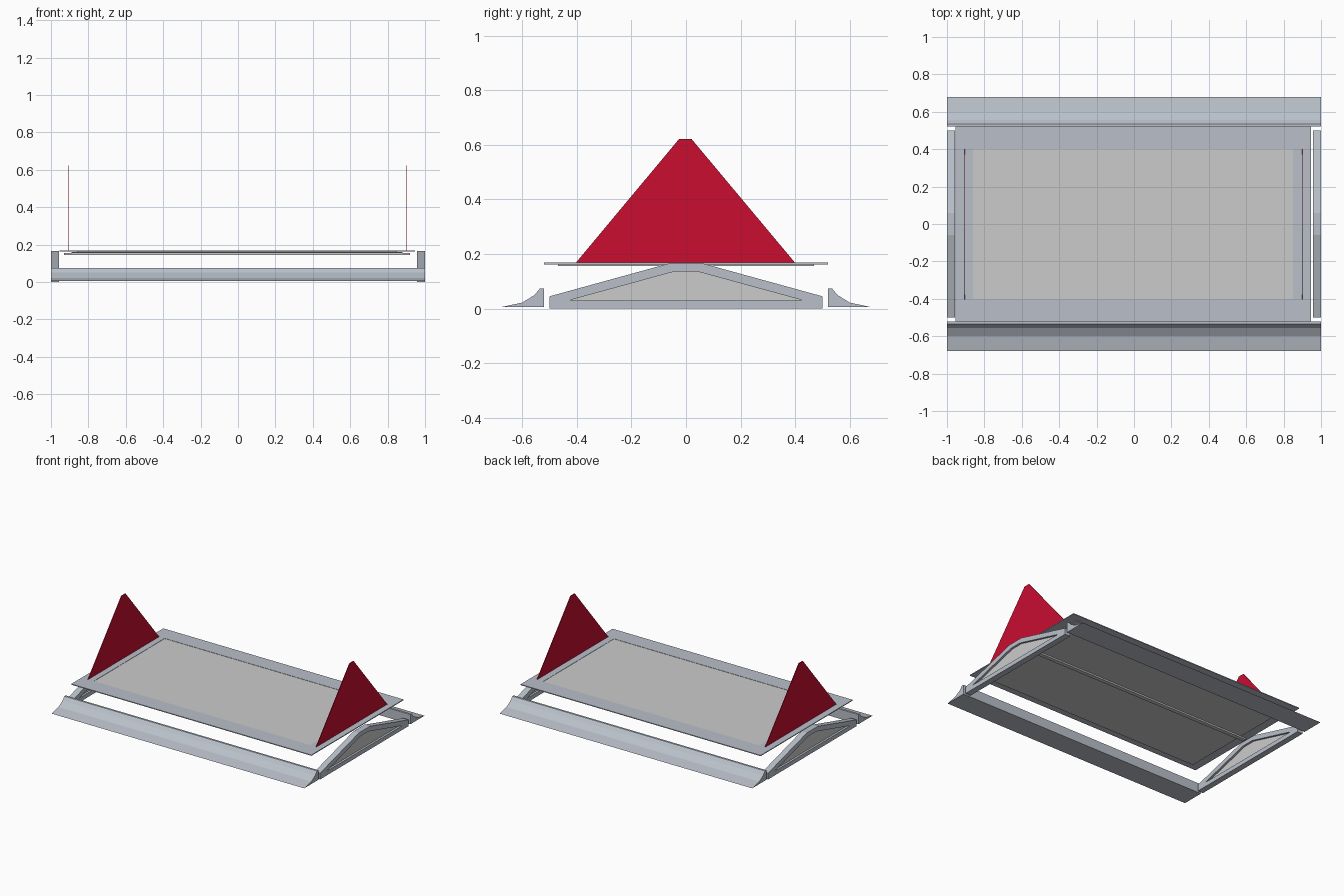
import bpy, bmesh

if "Cube" in bpy.data.objects:
    bpy.data.objects.remove(bpy.data.objects["Cube"])


def material(name, rgb):
    m = bpy.data.materials.new(name)
    m.diffuse_color = (*rgb, 1)
    m.use_nodes = True
    m.node_tree.nodes["Principled BSDF"].inputs["Base Color"].default_value = m.diffuse_color
    return m


STEEL = material("blue_grey", (0.49, 0.53, 0.59))
RED = material("red", (0.58, 0.004, 0.03))


def extrude_x(name, rings, x0, x1, mat=None):
    """Extrude a y-z outline (optionally with a matching inner outline as a hole) along x."""
    bm = bmesh.new()
    loops = [[[bm.verts.new((x, y, z)) for y, z in ring] for x in (x0, x1)] for ring in rings]
    n = len(rings[0])
    for a, b in loops:
        for i in range(n):
            j = (i + 1) % n
            bm.faces.new((a[i], a[j], b[j], b[i]))
    for end in (0, 1):
        if len(loops) == 1:
            bm.faces.new(loops[0][end])
        else:
            o, h = loops[0][end], loops[1][end]
            for i in range(n):
                j = (i + 1) % n
                bm.faces.new((o[i], o[j], h[j], h[i]))
    bmesh.ops.recalc_face_normals(bm, faces=bm.faces)
    me = bpy.data.meshes.new(name)
    bm.to_mesh(me)
    bm.free()
    ob = bpy.data.objects.new(name, me)
    bpy.context.collection.objects.link(ob)
    if mat:
        me.materials.append(mat)
    return ob


def box(name, xs, ys, zs, mat=None):
    return extrude_x(name, [[(ys[0], zs[0]), (ys[1], zs[0]), (ys[1], zs[1]), (ys[0], zs[1])]],
                     xs[0], xs[1], mat)


# Concave kerb ramps at front and back
ramp = [(0.68, 0.005), (0.60, 0.022), (0.555, 0.05), (0.535, 0.074), (0.52, 0.074), (0.52, 0.005)]
for s, side in ((-1, "front"), (1, "back")):
    extrude_x(side + "_ramp", [[(s * y, z) for y, z in ramp]], -1, 1, STEEL)

# Low gabled end frames with recessed panels, and the red end triangles
outer = [(-0.5, 0), (0.5, 0), (0.5, 0.045), (0.06, 0.166), (-0.06, 0.166), (-0.5, 0.045)]
inner = [(-0.425, 0.03), (0.425, 0.03), (0.415, 0.034), (0.045, 0.135), (-0.045, 0.135), (-0.415, 0.034)]
flag = [(-0.407, 0.164), (0.403, 0.164), (0.02, 0.622), (-0.025, 0.622)]
for s, side in ((-1, "left"), (1, "right")):
    extrude_x(side + "_end_frame", [outer, inner], s * 0.957, s, STEEL)
    extrude_x(side + "_end_panel", [inner], s * 0.972, s * 0.985)
    xc = s * 0.9025 - 0.003
    extrude_x(side + "_red_triangle", [flag], xc - 0.002, xc + 0.002, RED)

# Top frame made of four thin strips around the deck panel
Z = (0.162, 0.168)
for s in (-1, 1):
    box("deck_frame_long", (-0.955, 0.945), sorted((s * 0.40, s * 0.52)), Z, STEEL)
box("deck_frame_left", (-0.955, -0.86), (-0.40, 0.40), Z, STEEL)
box("deck_frame_right", (0.85, 0.945), (-0.40, 0.40), Z, STEEL)
box("deck_panel", (-0.86, 0.85), (-0.40, 0.40), (0.160, 0.166))

# Under-tray and narrow centre beam
box("under_tray", (-0.89, 0.88), (-0.47, 0.47), (0.156, 0.161))
box("centre_beam", (-0.93, 0.92), (-0.015, 0.015), (0.145, 0.156))
